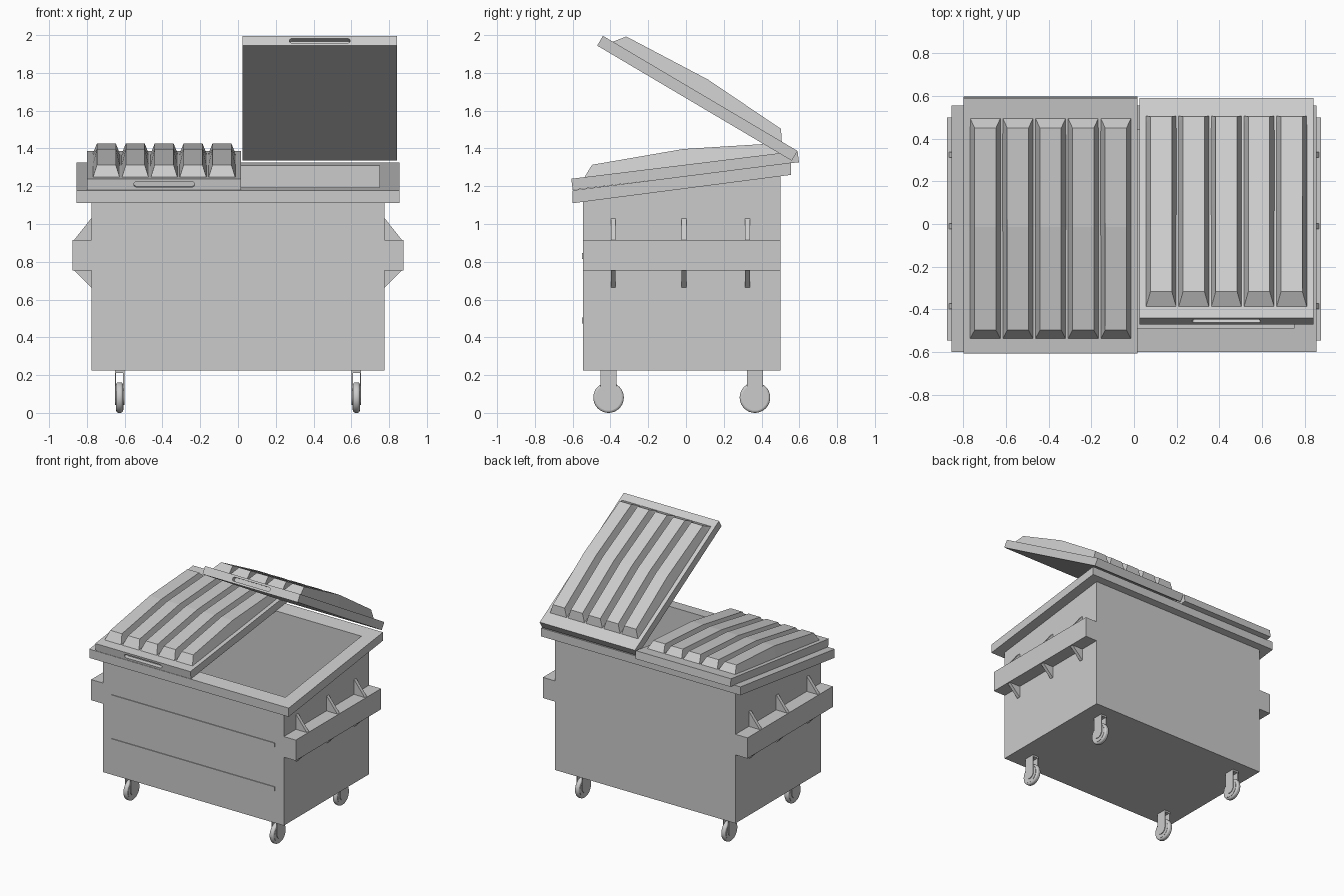
import bpy, bmesh, math
from mathutils import Matrix, Vector

if "Cube" in bpy.data.objects:
    bpy.data.objects.remove(bpy.data.objects["Cube"])


def finish(bm, name):
    bmesh.ops.recalc_face_normals(bm, faces=bm.faces[:])
    me = bpy.data.meshes.new(name)
    bm.to_mesh(me)
    bm.free()
    ob = bpy.data.objects.new(name, me)
    bpy.context.collection.objects.link(ob)
    return ob


def prism(name, profile, x0, x1):
    """Extrude a (y, z) profile from x0 to x1."""
    bm = bmesh.new()
    f = bm.faces.new([bm.verts.new((x0, y, z)) for y, z in profile])
    r = bmesh.ops.extrude_face_region(bm, geom=[f])
    vs = [v for v in r["geom"] if isinstance(v, bmesh.types.BMVert)]
    bmesh.ops.translate(bm, verts=vs, vec=(x1 - x0, 0, 0))
    return finish(bm, name)


def box(name, x0, x1, y0, y1, z0, z1):
    return prism(name, [(y0, z0), (y1, z0), (y1, z1), (y0, z1)], x0, x1)


def cut(ob, cutter):
    m = ob.modifiers.new("cut", 'BOOLEAN')
    m.operation = 'DIFFERENCE'
    m.solver = 'EXACT'
    m.object = cutter
    cutter.hide_render = True
    cutter.hide_viewport = True


def smooth(ob):
    bpy.ops.object.select_all(action='DESELECT')
    ob.select_set(True)
    bpy.context.view_layer.objects.active = ob
    bpy.ops.object.shade_smooth_by_angle(angle=math.radians(35))


# Hollow bin and sloped rim frame
cavity = box("cavity_cutter", -.75, .75, -.49, .44, .25, 2)
body = prism("bin_body", [(-.545, .225), (.5, .225), (.5, 1.27), (-.545, 1.135)], -.775, .775)
rim = prism("top_rim", [(-.6, 1.11), (.555, 1.26), (.555, 1.325), (-.6, 1.178)], -.855, .855)
cut(body, cavity)
cut(rim, cavity)

# Stiffening bars on the front
for z in (.49, .83):
    box("front_bar", -.7, .7, -.551, -.54, z - .016, z + .016)

# Lift pockets with gussets on both sides
for s in (-1, 1):
    box("side_pocket", s * .77, s * .877, -.545, .5, .755, .915)
    for y in (-.385, -.01, .325):
        for zb, zt in ((.91, 1.03), (.76, .665)):
            bm = bmesh.new()
            rings = [[bm.verts.new((s * x, y + o, z)) for x, z in
                      ((.77, zb), (.872, zb), (.777, zt), (.77, zt))] for o in (-.013, .013)]
            for r in rings:
                bm.faces.new(r)
            for i in range(4):
                j = (i + 1) % 4
                bm.faces.new((rings[0][i], rings[0][j], rings[1][j], rings[1][i]))
            finish(bm, "pocket_gusset")


# Lids: local frame has the hinge at the origin, -y to the front, z up
RIB = [(.09, .05), (.135, .116), (.6, .144), (1.089, .12), (1.144, .05)]


def lid(name, xc, pivot, angle, length):
    place = Matrix.Translation((xc, *pivot)) @ Matrix.Rotation(angle, 4, 'X')
    slab = box(name, -.408, .408, -length, 0, 0, .06)
    # rounded grip slot in the front edge
    bm = bmesh.new()
    pts = []
    for side in (1, -1):
        for i in range(9):
            a = math.radians(-90 + 180 * i / 8)
            pts.append((side * (.147 + .014 * math.cos(a)), .03 + side * .014 * math.sin(a)))
    f = bm.faces.new([bm.verts.new((x, -length - .02, z)) for x, z in pts])
    r = bmesh.ops.extrude_face_region(bm, geom=[f])
    bmesh.ops.translate(bm, verts=[v for v in r["geom"] if isinstance(v, bmesh.types.BMVert)],
                        vec=(0, .05, 0))
    grip = finish(bm, name + "_grip_cutter")
    cut(slab, grip)
    parts = [slab, grip]
    # five tapered, arched ribs
    for k in range(-2, 3):
        c = k * .153
        bm = bmesh.new()
        top = [[bm.verts.new((c + s * (.074 if i in (0, 4) else .05), -d, n))
                for i, (d, n) in enumerate(RIB)] for s in (-1, 1)]
        low = [[bm.verts.new((c + s * .074, -d, .05)) for d, n in RIB[1:4]] for s in (-1, 1)]
        for i in range(4):
            bm.faces.new((top[0][i], top[0][i + 1], top[1][i + 1], top[1][i]))
        for t, l in zip(top, low):
            bm.faces.new((t[0], t[1], l[0]))
            bm.faces.new((l[0], t[1], t[2], l[1]))
            bm.faces.new((l[1], t[2], t[3], l[2]))
            bm.faces.new((l[2], t[3], t[4]))
        bm.faces.new([top[0][0]] + low[0] + [top[0][4], top[1][4]] + low[1][::-1] + [top[1][0]])
        parts.append(finish(bm, name + "_rib"))
    for p in parts:
        p.data.transform(place)


lid("closed_lid", -.391, (.598, 1.327), math.radians(7), 1.207)
lid("open_lid", .433, (.56, 1.335), math.radians(-30.6), 1.197)


# Casters: tyre, hub and a two-plate fork
def cylinder(name, r, width, x, y, z, bevel=0):
    bm = bmesh.new()
    m = Matrix.Translation((x, y, z)) @ Matrix.Rotation(math.pi / 2, 4, 'Y')
    bmesh.ops.create_cone(bm, cap_ends=True, segments=32, radius1=r, radius2=r, depth=width, matrix=m)
    ob = finish(bm, name)
    if bevel:
        b = ob.modifiers.new("round", 'BEVEL')
        b.width, b.segments, b.limit_method = bevel, 3, 'ANGLE'
    smooth(ob)


arc = [(.042 * math.cos(a), .085 + .042 * math.sin(a))
       for a in (math.pi + math.pi * i / 12 for i in range(13))]
for x in (-.627, .627):
    for y in (-.41, .365):
        cylinder("wheel_tyre", .081, .036, x, y, .081, .012)
        cylinder("wheel_hub", .066, .04, x, y, .081)
        plate = [(y + a, z) for a, z in arc] + [(y + .042, .226), (y - .042, .226)]
        for s in (-1, 1):
            smooth(prism("caster_fork", plate, x + s * .019, x + s * .025))
        box("caster_top", x - .025, x + .025, y - .042, y + .042, .212, .228)
